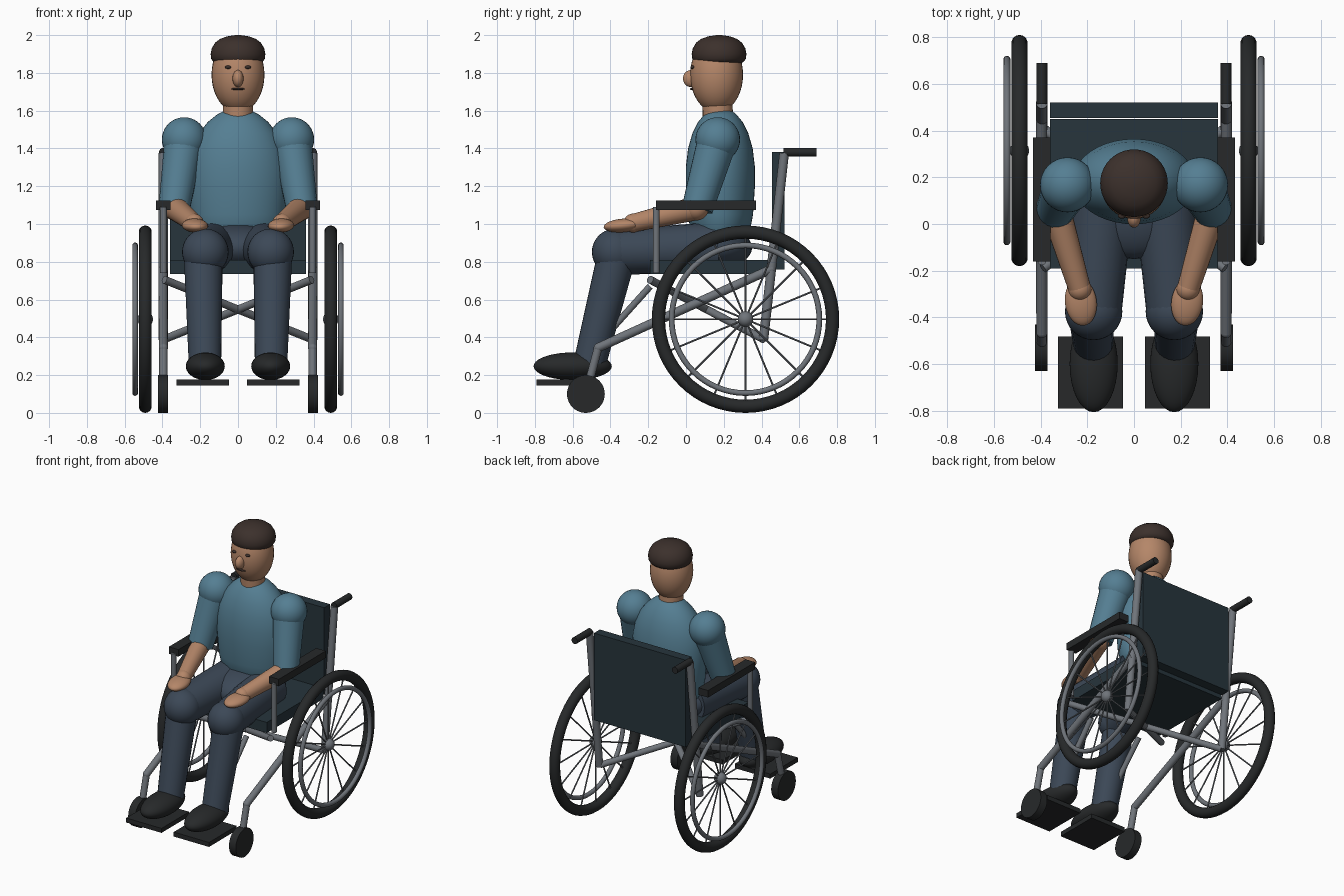
import bpy, math
from mathutils import Vector, Matrix

if "Cube" in bpy.data.objects:
    bpy.data.objects.remove(bpy.data.objects["Cube"])

COL = dict(shirt=(.09, .21, .29), skin=(.46, .24, .14), trousers=(.045, .065, .095),
           rubber=(.02, .022, .023), metal=(.16, .175, .195), fabric=(.02, .035, .045),
           hair=(.045, .03, .025))
MATS = {}
for k, c in COL.items():
    MATS[k] = bpy.data.materials.new(k)
    MATS[k].diffuse_color = (*c, 1)


def finish(name, mat, smooth=True):
    ob = bpy.context.object
    ob.name = name
    ob.data.materials.append(MATS[mat])
    bpy.ops.object.transform_apply(location=False, rotation=False, scale=True)
    if smooth:
        bpy.ops.object.shade_smooth_by_angle(angle=math.radians(40))
    return ob


def ball(name, mat, c, r, rot=(0, 0, 0)):
    r = (r, r, r) if isinstance(r, (int, float)) else r
    bpy.ops.mesh.primitive_uv_sphere_add(segments=32, ring_count=20, location=c, rotation=rot)
    bpy.context.object.scale = r
    return finish(name, mat)


def box(name, mat, c, size):
    bpy.ops.mesh.primitive_cube_add(size=1, location=c)
    bpy.context.object.scale = size
    return finish(name, mat, False)


def tube(name, mat, a, b, r1, r2=None, n=24):
    a, b = Vector(a), Vector(b)
    bpy.ops.mesh.primitive_cone_add(vertices=n, radius1=r1, radius2=r1 if r2 is None else r2,
                                    depth=(b - a).length, location=(a + b) / 2,
                                    rotation=(b - a).to_track_quat('Z', 'Y').to_euler())
    return finish(name, mat)


def ring(name, mat, c, R, r):
    bpy.ops.mesh.primitive_torus_add(major_segments=64, minor_segments=14, major_radius=R,
                                     minor_radius=r, location=c, rotation=(0, math.pi / 2, 0))
    return finish(name, mat)


def loft(name, mat, cy, rings, n=40):
    """Stack of elliptical rings (z, rx, ry) capped at both ends."""
    vs = [(rx * math.cos(2 * math.pi * i / n), cy + ry * math.sin(2 * math.pi * i / n), z)
          for z, rx, ry in rings for i in range(n)]
    fs = [(k * n + i, k * n + (i + 1) % n, (k + 1) * n + (i + 1) % n, (k + 1) * n + i)
          for k in range(len(rings) - 1) for i in range(n)]
    fs += [tuple(reversed(range(n))), tuple(range(len(vs) - n, len(vs)))]
    me = bpy.data.meshes.new(name)
    me.from_pydata(vs, [], fs)
    ob = bpy.data.objects.new(name, me)
    bpy.context.collection.objects.link(ob)
    bpy.ops.object.select_all(action='DESELECT')
    bpy.context.view_layer.objects.active = ob
    ob.select_set(True)
    return finish(name, mat)


# seat and backrest
box("seat", "fabric", (0, .13, .772), (.72, .64, .075))
box("backrest", "fabric", (0, .488, 1.07), (.72, .066, .62))

for s, side in ((1, "left"), (-1, "right")):
    def P(x, y, z):
        return (s * x, y, z)

    # drive wheel
    wy, wz = .315, .496
    ring("tyre_" + side, "rubber", P(.491, wy, wz), .461, .035)
    ring("hand_rim_" + side, "metal", P(.545, wy, wz), .391, .015)
    ball("hub_" + side, "metal", P(.491, wy, wz), .041)
    for i in range(16):
        a = 2 * math.pi * i / 16
        tube("spoke_" + side, "metal", P(.491, wy, wz),
             P(.491, wy + .44 * math.cos(a), wz + .44 * math.sin(a)), .005, n=8)

    # caster
    tube("caster_" + side, "rubber", P(.37, -.53, .1), P(.424, -.53, .1), .1, n=40)
    tube("caster_fork_" + side, "metal", P(.395, -.465, .345), P(.395, -.53, .1), .022)
    ball("fork_joint_" + side, "metal", P(.395, -.465, .345), .024)

    # frame tubes
    tube("side_rail_" + side, "metal", P(.395, -.465, .345), P(.397, .46, .765), .024)
    tube("back_post_" + side, "metal", P(.395, .41, .385), P(.395, .52, 1.375), .025)
    tube("push_handle_" + side, "rubber", P(.395, .515, 1.38), P(.395, .69, 1.38), .023)
    tube("cross_brace_" + side, "metal", P(.39, -.19, .705), P(-.39, .41, .39), .021)
    tube("arm_post_" + side, "metal", P(.395, -.158, .74), P(.395, -.158, 1.09), .018)
    box("armrest_" + side, "rubber", P(.395, .105, 1.1), (.076, .53, .05))

    # footrest
    tube("footrest_hanger_" + side, "metal", P(.2, -.19, .67), P(.19, -.64, .17), .018)
    box("footplate_" + side, "rubber", P(.187, -.637, .16), (.278, .31, .032))

    # leg
    ball("shoe_" + side, "rubber", P(.173, -.6, .247), (.103, .207, .073))
    tube("shin_" + side, "trousers", P(.175, -.51, .26), P(.184, -.365, .84), .086, .103)
    ball("knee_" + side, "trousers", P(.173, -.375, .852), .123)
    tube("thigh_" + side, "trousers", P(.173, -.375, .852), P(.13, .16, .875), .12, .135)

    # arm
    ball("shoulder_" + side, "shirt", P(.285, .168, 1.447), .118)
    tube("sleeve_" + side, "shirt", P(.285, .165, 1.44), P(.338, .06, 1.08), .105, .083)
    ball("elbow_" + side, "skin", P(.335, .055, 1.085), .066)
    tube("forearm_" + side, "skin", P(.335, .06, 1.085), P(.232, -.28, 1.005), .064, .048)
    ball("wrist_" + side, "skin", P(.232, -.28, 1.005), .05)
    ball("hand_" + side, "skin", P(.228, -.335, .992), (.068, .102, .036),
         (math.radians(5), 0, s * math.radians(-8)))

    # eye
    ball("eye_" + side, "hair", P(.052, .035, 1.83), (.017, .012, .009))

# torso and pelvis
ball("pelvis", "trousers", (0, .1, .875), (.255, .25, .125))
loft("torso", "shirt", .182, [(.92, .18, .11), (.935, .212, .138), (.97, .235, .158),
     (1.05, .252, .173), (1.2, .264, .183), (1.3, .264, .183), (1.4, .245, .171),
     (1.48, .208, .148), (1.54, .16, .118), (1.58, .11, .085), (1.6, .07, .06)])

# head
tube("neck", "skin", (0, .17, 1.53), (0, .165, 1.68), .08)
ball("head", "skin", (0, .162, 1.79), (.14, .14, .2))
loft("hair", "hair", .175, [(z, r, r) for z, r in ((1.852, .118), (1.86, .132), (1.875, .142),
     (1.9, .145), (1.93, .139), (1.96, .121), (1.98, .095), (1.993, .058), (2, .015))])
ball("nose", "skin", (0, .026, 1.77), (.029, .042, .045))
ball("mouth", "hair", (0, .033, 1.715), (.036, .012, .006))

for m in bpy.data.materials:
    if m.users and not m.is_grease_pencil:
        m.use_nodes = True
        m.node_tree.nodes["Principled BSDF"].inputs["Base Color"].default_value = m.diffuse_color
